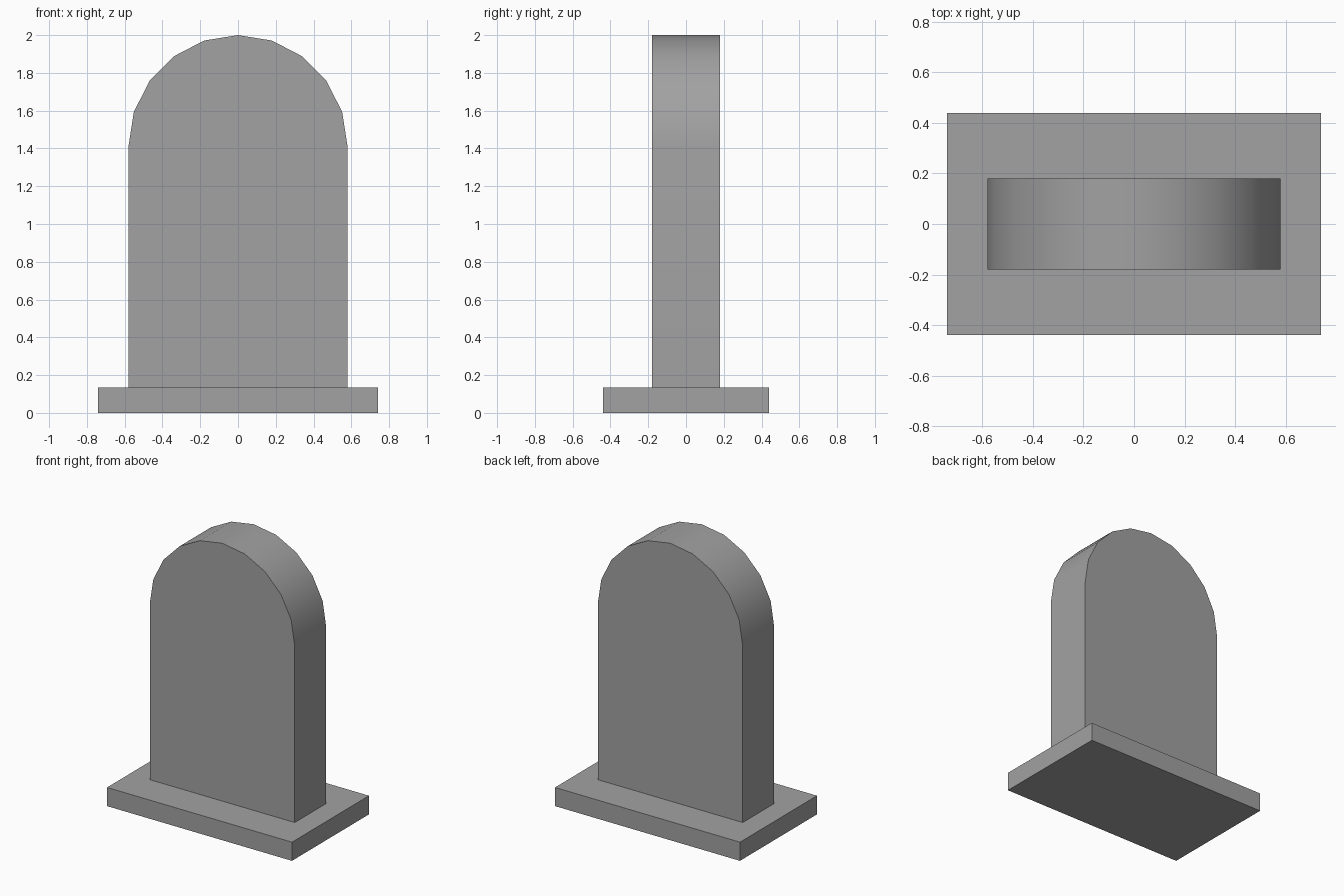
import bpy, bmesh
from math import cos, sin, pi, radians

cube = bpy.data.objects.get("Cube")
if cube:
    bpy.data.objects.remove(cube, do_unlink=True)

# Stone colour
stone = bpy.data.materials.new("grey stone")
stone.use_nodes = True
colour = (0.36, 0.36, 0.36, 1)
stone.diffuse_color = colour
stone.node_tree.nodes["Principled BSDF"].inputs["Base Color"].default_value = colour


def extrude_profile(name, profile, half_depth):
    """Extrude an x-z outline along y, centred on y = 0."""
    bm = bmesh.new()
    face = bm.faces.new([bm.verts.new((x, -half_depth, z)) for x, z in profile])
    ext = bmesh.ops.extrude_face_region(bm, geom=[face], use_keep_orig=True)
    verts = [g for g in ext["geom"] if isinstance(g, bmesh.types.BMVert)]
    bmesh.ops.translate(bm, verts=verts, vec=(0, 2 * half_depth, 0))
    bmesh.ops.recalc_face_normals(bm, faces=bm.faces)
    mesh = bpy.data.meshes.new(name)
    bm.to_mesh(mesh)
    bm.free()
    mesh.materials.append(stone)
    obj = bpy.data.objects.new(name, mesh)
    bpy.context.collection.objects.link(obj)
    return obj


# Flat plinth
base_w, base_h = 0.74, 0.135
extrude_profile("base_slab", [(-base_w, 0), (base_w, 0),
                              (base_w, base_h), (-base_w, base_h)], 0.44)

# Upright slab with a ten-sided rounded top
half_w, spring, rise, steps = 0.58, 1.41, 0.59, 10
arch = [(half_w * cos(pi * i / steps), spring + rise * sin(pi * i / steps))
        for i in range(steps + 1)]
headstone = extrude_profile("headstone",
                            [(-half_w, base_h), (half_w, base_h)] + arch, 0.18)

# Smooth the arch, keep the front and back rims sharp
bpy.ops.object.select_all(action='DESELECT')
headstone.select_set(True)
bpy.context.view_layer.objects.active = headstone
bpy.ops.object.shade_smooth_by_angle(angle=radians(30))
